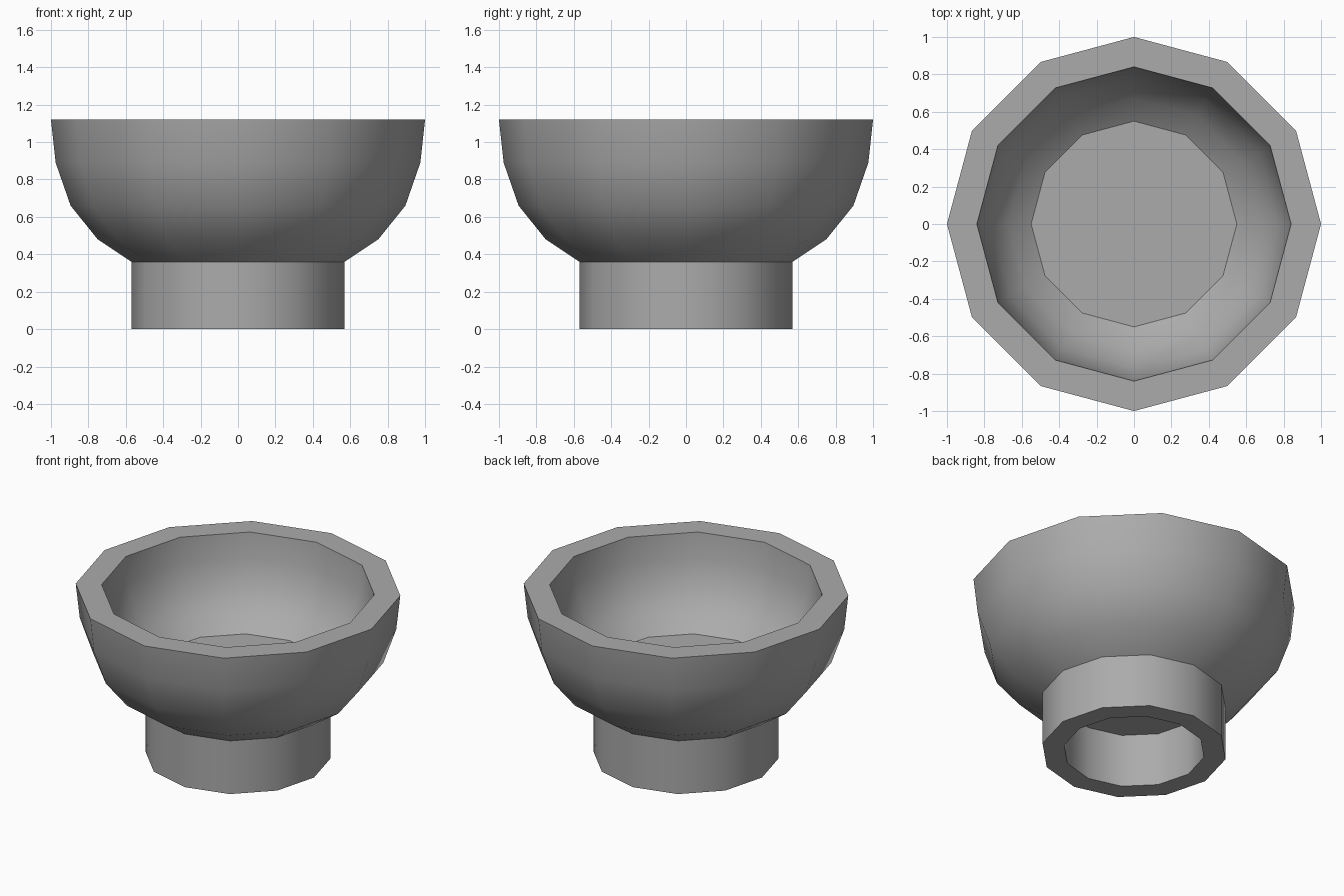
import bpy
import bmesh
import math

SIDES = 12

if "Cube" in bpy.data.objects:
    bpy.data.objects.remove(bpy.data.objects["Cube"], do_unlink=True)

grey = bpy.data.materials.new("stone_grey")
grey.use_nodes = True
colour = (0.41, 0.41, 0.41, 1.0)
grey.diffuse_color = colour
grey.node_tree.nodes["Principled BSDF"].inputs["Base Color"].default_value = colour


def lathe(name, profile, closed):
    """Turn an (r, z) profile round the z axis; open ends get flat caps."""
    bm = bmesh.new()
    rings = []
    for r, z in profile:
        angles = [math.tau * i / SIDES for i in range(SIDES)]
        rings.append([bm.verts.new((r * math.cos(a), r * math.sin(a), z)) for a in angles])
    pairs = list(zip(rings, rings[1:]))
    if closed:
        pairs.append((rings[-1], rings[0]))
    else:
        bm.faces.new(rings[0])
        bm.faces.new(rings[-1])
    for a, b in pairs:
        for i in range(SIDES):
            j = (i + 1) % SIDES
            bm.faces.new((a[i], a[j], b[j], b[i]))
    bmesh.ops.recalc_face_normals(bm, faces=bm.faces)
    mesh = bpy.data.meshes.new(name)
    bm.to_mesh(mesh)
    bm.free()
    mesh.materials.append(grey)
    obj = bpy.data.objects.new(name, mesh)
    bpy.context.collection.objects.link(obj)
    bpy.ops.object.select_all(action='DESELECT')
    obj.select_set(True)
    bpy.context.view_layer.objects.active = obj
    bpy.ops.object.shade_smooth_by_angle(angle=math.radians(32))
    return obj


# Thick bowl: outer wall up to the rim, then inner wall down to a flat floor
outer = [(0.57, 0.36), (0.75, 0.48), (0.895, 0.66), (0.975, 0.89), (1.0, 1.12)]
inner = [(0.84, 1.12), (0.823, 0.952), (0.769, 0.784), (0.672, 0.654), (0.55, 0.565)]
lathe("bowl", outer + inner, closed=False)

# Hollow ring foot
lathe("foot_ring", [(0.57, 0.0), (0.57, 0.36), (0.435, 0.36), (0.435, 0.0)], closed=True)
